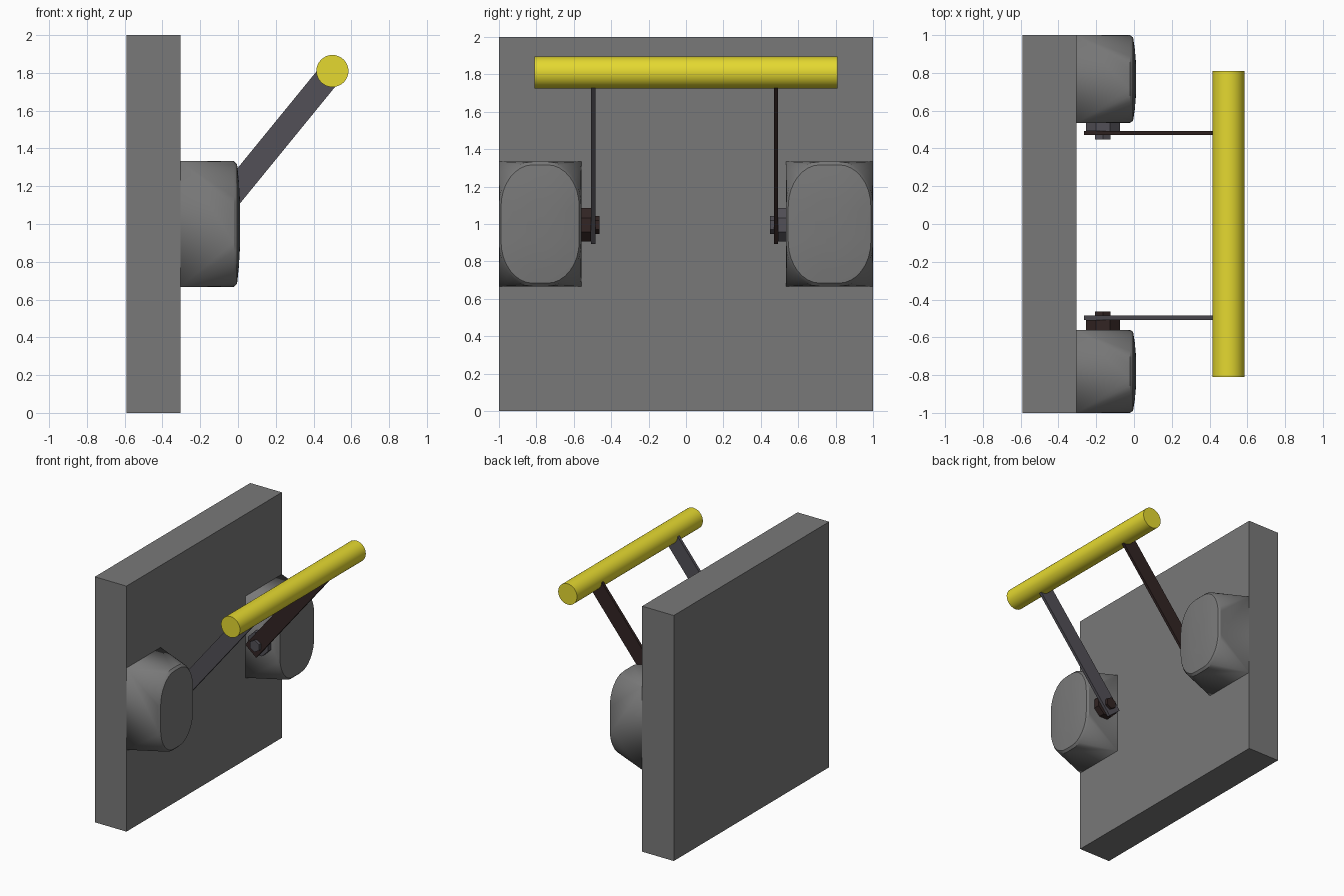
import bpy, bmesh
from math import sin, cos, pi, atan2, radians
from mathutils import Vector

cube = bpy.data.objects.get("Cube")
if cube:
    bpy.data.objects.remove(cube, do_unlink=True)


def material(name, rgb):
    m = bpy.data.materials.new(name)
    m.use_nodes = True
    m.diffuse_color = (*rgb, 1)
    m.node_tree.nodes["Principled BSDF"].inputs["Base Color"].default_value = (*rgb, 1)
    return m


grey = material("mid_grey", (0.19, 0.19, 0.19))
yellow = material("handle_yellow", (0.78, 0.69, 0.03))
steel = material("dark_steel", (0.085, 0.08, 0.095))
brown = material("dark_brown", (0.032, 0.018, 0.017))


def finish(name, bm, mat, smooth=False):
    bmesh.ops.recalc_face_normals(bm, faces=bm.faces)
    mesh = bpy.data.meshes.new(name)
    bm.to_mesh(mesh)
    bm.free()
    mesh.materials.append(mat)
    ob = bpy.data.objects.new(name, mesh)
    bpy.context.collection.objects.link(ob)
    if smooth:
        bpy.ops.object.select_all(action='DESELECT')
        ob.select_set(True)
        bpy.context.view_layer.objects.active = ob
        bpy.ops.object.shade_smooth_by_angle(angle=radians(30))
    return ob


def prism(name, profile, y0, y1, mat, smooth=False):
    """Extrude an x-z outline along y."""
    bm = bmesh.new()
    face = bm.faces.new([bm.verts.new((x, y0, z)) for x, z in profile])
    out = bmesh.ops.extrude_face_region(bm, geom=[face])
    moved = [v for v in out["geom"] if isinstance(v, bmesh.types.BMVert)]
    bmesh.ops.translate(bm, verts=moved, vec=(0, y1 - y0, 0))
    return finish(name, bm, mat, smooth)


def polygon(cx, cz, r, n, turn=0.0):
    return [(cx + r * cos(turn + 2 * pi * i / n), cz + r * sin(turn + 2 * pi * i / n))
            for i in range(n)]


def pod(name, y0, y1):
    """Rectangular foot blending into a rounded, slightly domed face."""
    cy, cz, hy, hz = (y0 + y1) / 2, 1.0, (y1 - y0) / 2, 0.333
    ry, rz = 0.18, 0.235
    bm = bmesh.new()
    for sy in (-1, 1):
        for sz in (-1, 1):
            bm.verts.new((-0.305, cy + sy * hy, cz + sz * hz))
            for scale, x in ((1, -0.022), (0.95, -0.005), (0.7, 0.004), (0.4, 0.01)):
                for i in range(9):
                    a = pi / 2 * i / 8
                    y = sy * (hy - ry + ry * cos(a)) * scale
                    z = sz * (hz - rz + rz * sin(a)) * scale
                    bm.verts.new((x, cy + y, cz + z))
    out = bmesh.ops.convex_hull(bm, input=bm.verts)
    loose = {g for g in out["geom_interior"] + out["geom_unused"]
             if isinstance(g, bmesh.types.BMVert)}
    bmesh.ops.delete(bm, geom=list(loose), context='VERTS')
    return finish(name, bm, grey, True)


# Wall slab
prism("wall_panel", [(-0.59, 0), (-0.305, 0), (-0.305, 2), (-0.59, 2)], -1, 1, grey)

# Side housings
pod("left_housing", 0.535, 1.0)
pod("right_housing", -1.0, -0.56)

# Handle bar
bar = Vector((0.5, 1.81))
prism("handle_bar", polygon(bar.x, bar.y, 0.085, 32), -0.81, 0.81, yellow, True)

# Arms with their hubs and bolts
pivot = Vector((-0.165, 0.995))
along = (bar - pivot).normalized()
across = Vector((-along.y, along.x)) * 0.064
low, high = pivot - along * 0.08, bar
outline = [low - across, high - across, high + across, low + across]
sides = (("left", 1, 0.47, 0.492, 0.545, brown, steel, steel),
         ("right", -1, 0.485, 0.508, 0.57, steel, brown, brown))
for label, s, inner, outer, root, arm_mat, hub_mat, bolt_mat in sides:
    prism(label + "_arm", outline, s * inner, s * outer, arm_mat)
    prism(label + "_hub", polygon(*pivot, 0.097, 8, pi / 8), s * outer, s * root, hub_mat)
    prism(label + "_bolt", polygon(*pivot, 0.048, 6, pi / 6),
          s * (inner - 0.022), s * inner, bolt_mat)
